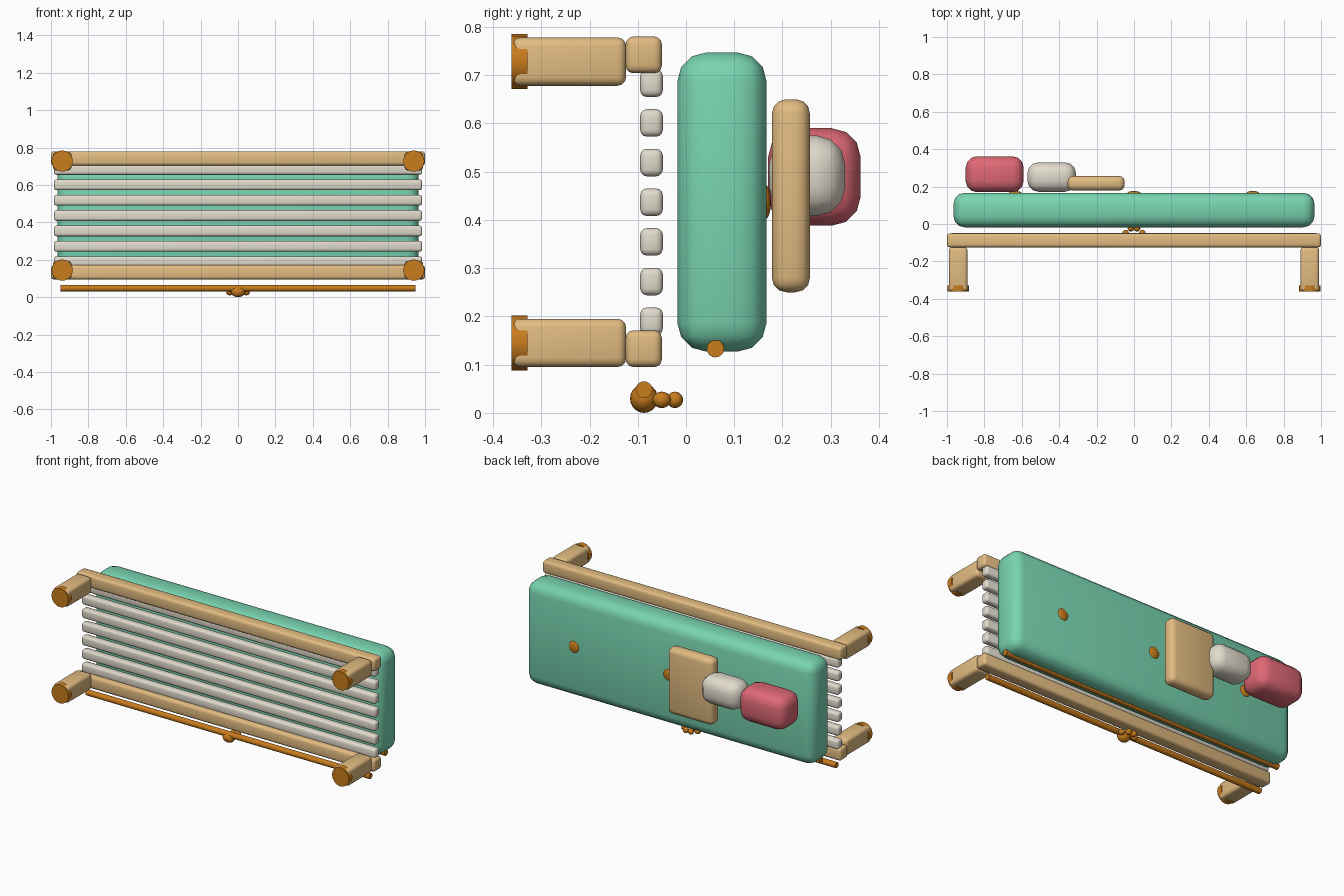
import bpy, math

if "Cube" in bpy.data.objects:
    bpy.data.objects.remove(bpy.data.objects["Cube"])


def material(name, r, g, b):
    m = bpy.data.materials.new(name)
    m.diffuse_color = (r, g, b, 1)
    m.use_nodes = True
    m.node_tree.nodes["Principled BSDF"].inputs["Base Color"].default_value = m.diffuse_color
    return m


WOOD = material("tan_wood", 0.76, 0.50, 0.22)
CREAM = material("cream", 0.76, 0.71, 0.61)
MINT = material("mint", 0.19, 0.66, 0.44)
PINK = material("pink", 0.74, 0.14, 0.18)
BRONZE = material("bronze", 0.58, 0.20, 0.012)


def finish(name, mat):
    ob = bpy.context.object
    ob.name = name
    ob.data.materials.append(mat)
    bpy.ops.object.shade_smooth_by_angle(angle=math.radians(35))
    return ob


def box(name, x, y, z, bevel, mat):
    """Rounded box from (min, max) extents on each axis."""
    ext = (x, y, z)
    bpy.ops.mesh.primitive_cube_add(size=1, location=[(a + b) / 2 for a, b in ext])
    bpy.context.object.scale = [b - a for a, b in ext]
    bpy.ops.object.transform_apply(location=False, rotation=False, scale=True)
    mod = bpy.context.object.modifiers.new("round", 'BEVEL')
    mod.width, mod.segments = bevel, 3
    bpy.ops.object.modifier_apply(modifier="round")
    return finish(name, mat)


def rod(name, loc, radius, length, axis, mat, sides=16):
    rot = (0, math.pi / 2, 0) if axis == 'x' else (math.pi / 2, 0, 0)
    bpy.ops.mesh.primitive_cylinder_add(vertices=sides, radius=radius, depth=length,
                                        location=loc, rotation=rot)
    return finish(name, mat)


def ball(name, loc, scale, mat):
    bpy.ops.mesh.primitive_uv_sphere_add(segments=16, ring_count=10, radius=1, location=loc)
    bpy.context.object.scale = scale
    bpy.ops.object.transform_apply(location=False, rotation=False, scale=True)
    return finish(name, mat)


# Frame rails
for side, z in (("lower", 0.133), ("upper", 0.742)):
    box(side + "_rail", (-1, 1), (-0.125, -0.05), (z - 0.038, z + 0.038), 0.016, WOOD)

# Legs with round foot caps
for sx in (-1, 1):
    for z in (0.145, 0.728):
        x = 0.94 * sx
        box("leg", (x - 0.05, x + 0.05), (-0.361, -0.124), (z - 0.05, z + 0.05), 0.018, WOOD)
        rod("foot_cap", (x, -0.345, z), 0.057, 0.034, 'y', BRONZE)

# Slats
for i in range(7):
    z = 0.19 + 0.0822 * i
    box("slat", (-0.985, 0.985), (-0.095, -0.048), (z - 0.0285, z + 0.0285), 0.014, CREAM)

# Mattress with buttons and piping
box("mattress", (-0.965, 0.965), (-0.018, 0.167), (0.127, 0.747), 0.06, MINT)
for x in (-0.635, 0, 0.635):
    ball("mattress_button", (x, 0.165, 0.437), (0.035, 0.011, 0.035), BRONZE)
rod("mattress_piping", (0, 0.061, 0.133), 0.018, 1.9, 'x', BRONZE)

# Folded blanket and cushions
box("folded_blanket", (-0.355, -0.05), (0.178, 0.257), (0.25, 0.65), 0.03, WOOD)
box("small_cushion", (-0.57, -0.31), (0.172, 0.33), (0.408, 0.575), 0.06, CREAM)
box("large_cushion", (-0.9, -0.59), (0.17, 0.362), (0.388, 0.59), 0.06, PINK)

# Trim bar with paw-shaped ornament
rod("trim_bar", (0, -0.087, 0.048), 0.0175, 1.9, 'x', BRONZE)
ball("paw_pad", (0, -0.087, 0.03), (0.038, 0.029, 0.03), BRONZE)
for sx in (-1, 1):
    ball("paw_outer_toe", (0.045 * sx, -0.05, 0.027), (0.018, 0.019, 0.017), BRONZE)
    ball("paw_inner_toe", (0.017 * sx, -0.023, 0.027), (0.017, 0.017, 0.017), BRONZE)
